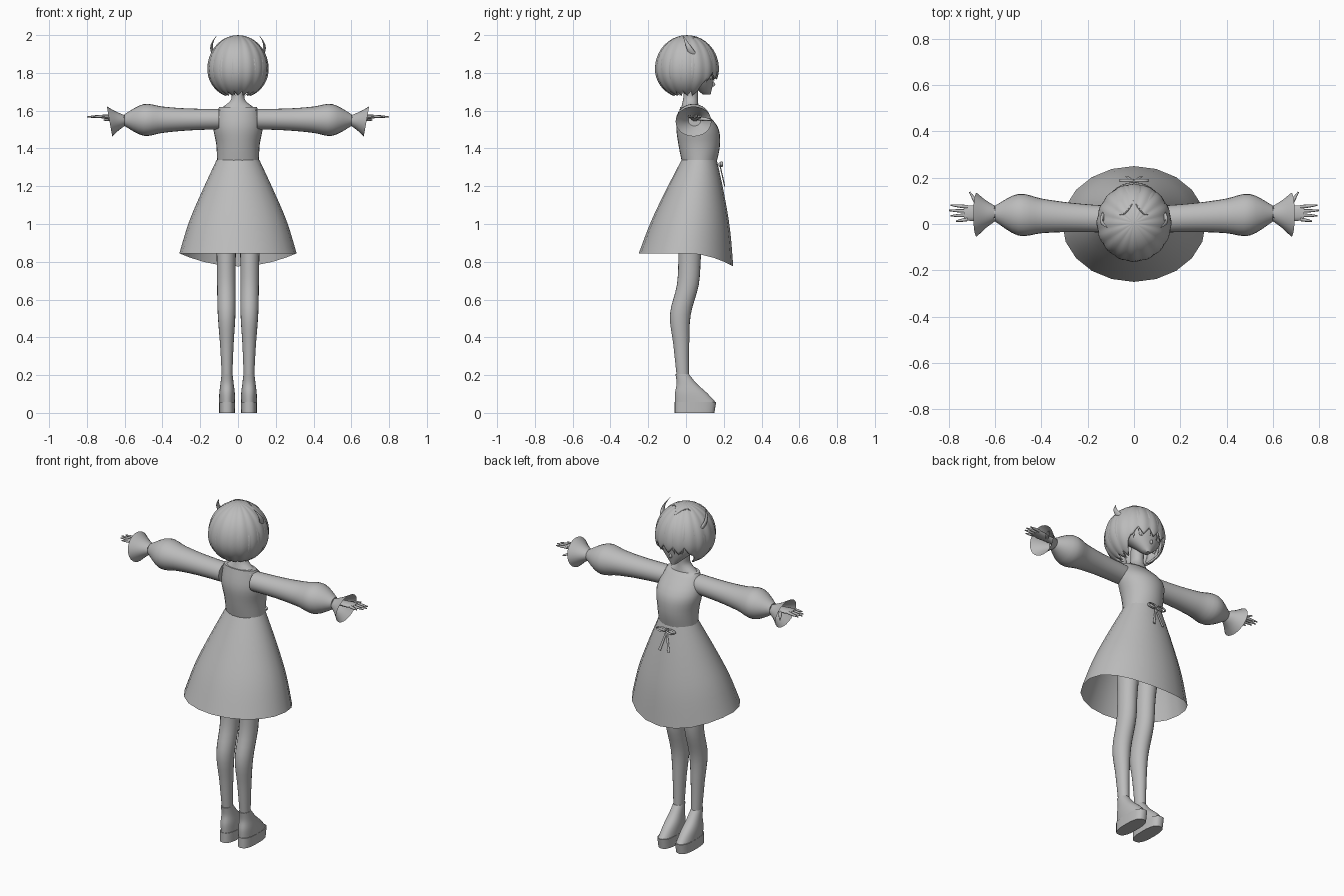
import bpy, math
from mathutils import Vector

default_cube = bpy.data.objects.get("Cube")
if default_cube:
    bpy.data.objects.remove(default_cube)

grey = bpy.data.materials.new("plain grey")
grey.use_nodes = True
colour = (0.5, 0.5, 0.5, 1)
grey.diffuse_color = colour
grey.node_tree.nodes["Principled BSDF"].inputs["Base Color"].default_value = colour

SIDE, DEPTH, UP = Vector((1, 0, 0)), Vector((0, 1, 0)), Vector((0, 0, 1))


def make(name, verts, faces):
    mesh = bpy.data.meshes.new(name)
    mesh.from_pydata(verts, [], faces)
    mesh.materials.append(grey)
    part = bpy.data.objects.new(name, mesh)
    bpy.context.collection.objects.link(part)
    bpy.ops.object.select_all(action="DESELECT")
    part.select_set(True)
    bpy.context.view_layer.objects.active = part
    bpy.ops.object.shade_smooth_by_angle(angle=math.radians(50))
    return part


def ball(name, centre, radii):
    bpy.ops.mesh.primitive_uv_sphere_add(segments=16, ring_count=10, location=centre)
    part = bpy.context.object
    part.name = name
    part.scale = radii
    part.data.materials.append(grey)
    bpy.ops.object.shade_smooth()


def refine(values, steps):
    """Smooth interpolation through a list of numbers or vectors."""
    last = len(values) - 1
    result = []
    for i in range(last):
        before, start = values[max(i - 1, 0)], values[i]
        end, after = values[i + 1], values[min(i + 2, last)]
        leave, arrive = (end - before) / 2, (after - start) / 2
        for step in range(steps):
            t = step / steps
            ease = t * t * (3 - 2 * t)
            result.append(start + (end - start) * ease
                          + leave * t * (1 - t) ** 2 - arrive * t * t * (1 - t))
    return result + [values[last]]


def loft(name, centres, widths, depths, axis=None, across=SIDE,
         count=20, steps=4, closed=True, power=1.0, reshape=None):
    """Join elliptical rings along a path; a given axis fixes the ring direction."""
    centres, widths, depths = (refine(list(v), steps) for v in (centres, widths, depths))
    last = len(centres) - 1
    verts, faces = [], []
    for i, centre in enumerate(centres):
        along = axis or centres[min(i + 1, last)] - centres[max(i - 1, 0)]
        along = along.normalized()
        u = (across - along * across.dot(along)).normalized()
        v = along.cross(u)
        for k in range(count):
            angle = math.tau * k / count
            a, b = (math.copysign(abs(q) ** power, q) for q in (math.cos(angle), math.sin(angle)))
            point = centre + u * a * widths[i] + v * b * depths[i]
            verts.append(reshape(point) if reshape else point)
    for row in range(0, last * count, count):
        for k in range(count):
            nxt = (k + 1) % count
            faces.append((row + k, row + nxt, row + nxt + count, row + k + count))
    if closed:
        faces.append(tuple(reversed(range(count))))
        faces.append(tuple(range(last * count, len(verts))))
    return make(name, verts, faces)


def tube(name, start, end, widths, depths, shifts=None, **options):
    """Loft with evenly spaced rings, optionally shifted in depth."""
    start, end = Vector(start), Vector(end)
    spans = len(widths) - 1
    centres = [start.lerp(end, i / spans) for i in range(spans + 1)]
    if shifts:
        centres = [centre + DEPTH * shift for centre, shift in zip(centres, shifts)]
    return loft(name, centres, widths, depths, **options)


# Bodice and neck
tube("bodice", (0, 0, 1.32), (0, 0, 1.62), (.11, .115, .13, .1), (.09, .11, .108, .05),
     shifts=(.07, .07, .057, .02), axis=UP, count=28)
tube("neck", (0, .02, 1.6), (0, .03, 1.76), (.11, .04, .035, .035), (.05, .04, .038, .038), axis=UP)


# Open flared skirt with a hem that dips at the front
def dip_front(point):
    forward = max(point.y, 0) * 4
    point.z -= .07 * forward ** 2 * max(0, 1.34 - point.z) * 2
    return point


tube("skirt", (0, .07, 1.34), (0, 0, .845), (.113, .19, .26, .31), (.093, .155, .21, .25),
     axis=UP, closed=False, reshape=dip_front)

# Waist bow
ball("bow_knot", (0, .18, 1.315), (.011, .008, .012))
for side in (-1, 1):
    turns = [math.tau * i / 8 for i in range(9)]
    ring = [Vector((side * .03 * (1 - math.cos(a)), .188, 1.317 + .012 * math.sin(a))) for a in turns]
    loft("bow_loop", ring, [.007 for a in turns], [.003 for a in turns], across=DEPTH, count=8)
    tube("bow_tail", (0, .18, 1.31), (side * .03, .205, 1.2), (.005, .008), (.003, .003), count=8)

for side in (-1, 1):
    # Puffed sleeve and flared cuff
    puff = (.058, .06, .065, .075, .09, .034)
    tube("sleeve", (side * .1, .02, 1.555), (side * .6, .045, 1.55), puff, [r * .93 for r in puff],
         axis=SIDE, across=DEPTH, count=24)
    flare = (.033, .06, .095)
    tube("cuff", (side * .6, .045, 1.55), (side * .68, .04, 1.543), flare, [r * .85 for r in flare],
         axis=SIDE - UP * side * .18, across=DEPTH, count=24, closed=False)

    # Hand
    tube("palm", (side * .6, .047, 1.56), (side * .735, .047, 1.57), (.02, .025, .034, .03),
         (.016, .014, .012, .008), axis=SIDE, across=DEPTH, count=12)
    for finger in range(4):
        spread = finger - 1.5
        reach = .8 - .008 * (spread - .5) ** 2
        tube("finger", (side * .72, .047 + spread * .018, 1.57), (side * reach, .047 + spread * .023, 1.567),
             (.008, .007, .003), (.008, .007, .003), axis=SIDE, across=DEPTH, count=8)
    tube("thumb", (side * .66, .06, 1.56), (side * .71, .138, 1.55), (.01, .01, .003), (.01, .009, .003),
         across=UP, count=8)

    # Leg
    thickness = (.07, .07, .06, .058, .055, .042, .033)
    tube("leg", (side * .065, 0, 1.16), (side * .058, 0, .2), [r * .85 for r in thickness], thickness,
         shifts=(.04, .03, .02, .01, -.03, -.025, -.017), axis=UP)

    # Platform shoe
    tube("shoe_sole", (side * .058, .045, 0), (side * .058, .05, .058), (.042, .043), (.105, .11),
         axis=UP, count=28, steps=1, power=.75)
    tube("shoe_upper", (side * .058, .05, .055), (side * .058, -.02, .205), (.042, .041, .035, .029),
         (.108, .085, .053, .036), axis=UP, count=28, power=.9)

# Head and face
tube("head", (0, .11, 1.685), (0, 0, 1.91), (.015, .095, .125, .11), (.02, .073, .118, .11), axis=UP, count=28)
ball("nose", (0, .143, 1.74), (.008, .012, .012))
for side in (-1, 1):
    ball("eye", (side * .05, .128, 1.776), (.022, .012, .014))
    ball("ear", (side * .115, .03, 1.79), (.012, .018, .028))


# Bob haircut on an egg-shaped guide, with turn measured from the face
def hair_point(turn, fall, scale):
    rise = math.cos(fall)
    reach = scale * math.sin(fall)
    return Vector((.155 * reach * math.sin(turn), .005 + .162 * reach * math.cos(turn),
                   1.82 + (.174 if rise > 0 else .15) * scale * rise))


def hair_end(turn):
    away = abs(math.remainder(turn, math.tau))
    ramp = min(max((away - .75) / .4, 0), 1)
    return math.radians(101 + 45 * ramp * ramp * (3 - 2 * ramp))


columns, rows = 96, 18
verts, faces = [], []
for row in range(rows + 1):
    for column in range(columns):
        turn = math.tau * column / columns
        jag = .09 * (abs(column % 6 - 3) - 1.5)
        fall = .03 + (hair_end(turn) + jag) * row / rows
        verts.append(hair_point(turn, fall, .985 + .012 * math.sin(fall) * math.cos(16 * turn)))
for row in range(0, rows * columns, columns):
    for column in range(columns):
        nxt = (column + 1) % columns
        faces.append((row + column, row + column + columns, row + nxt + columns, row + nxt))
faces.append(tuple(range(columns)))
shell = make("hair_shell", verts, faces)
shell.modifiers.new("thickness", "SOLIDIFY").thickness = .008

# Overlaid pointed locks
lock_count = 26
for lock in range(lock_count):
    turn = math.tau * (lock + .5) / lock_count
    end = hair_end(turn) + .15 + .09 * math.sin(lock * 2.3)
    lean = .1 * math.sin(lock * 1.7)
    fractions = [i / 5 for i in range(6)]
    path = [hair_point(turn + lean * f, end * (.15 + .85 * f), .995) for f in fractions]
    widths = [.001 + .017 * math.sin(math.pi * f) for f in fractions]
    loft("hair_lock", path, widths, [w * .35 for w in widths],
         across=Vector((math.cos(turn), -math.sin(turn), 0)), count=8, steps=3)

# Loose crown strands and curved horns
for side in (-1, 1):
    fractions = [i / 4 for i in range(5)]
    arcs = [math.sin(math.pi * f) for f in fractions]
    strand = [Vector((side * .11 * f, .1 - .06 * arc, 1.965 + .04 * arc - .08 * f * f))
              for f, arc in zip(fractions, arcs)]
    thin = [.004 - .003 * f for f in fractions]
    loft("crown_strand", strand, thin, thin, count=6)
    horn = [Vector((side * (.115 + .025 * arc), .045 - .06 * f, 1.88 + .115 * f))
            for f, arc in zip(fractions, arcs)]
    loft("horn", horn, [.001 + .012 * (1 - f) for f in fractions],
         [.002 + .025 * (1 - f) for f in fractions], axis=UP, count=12)
